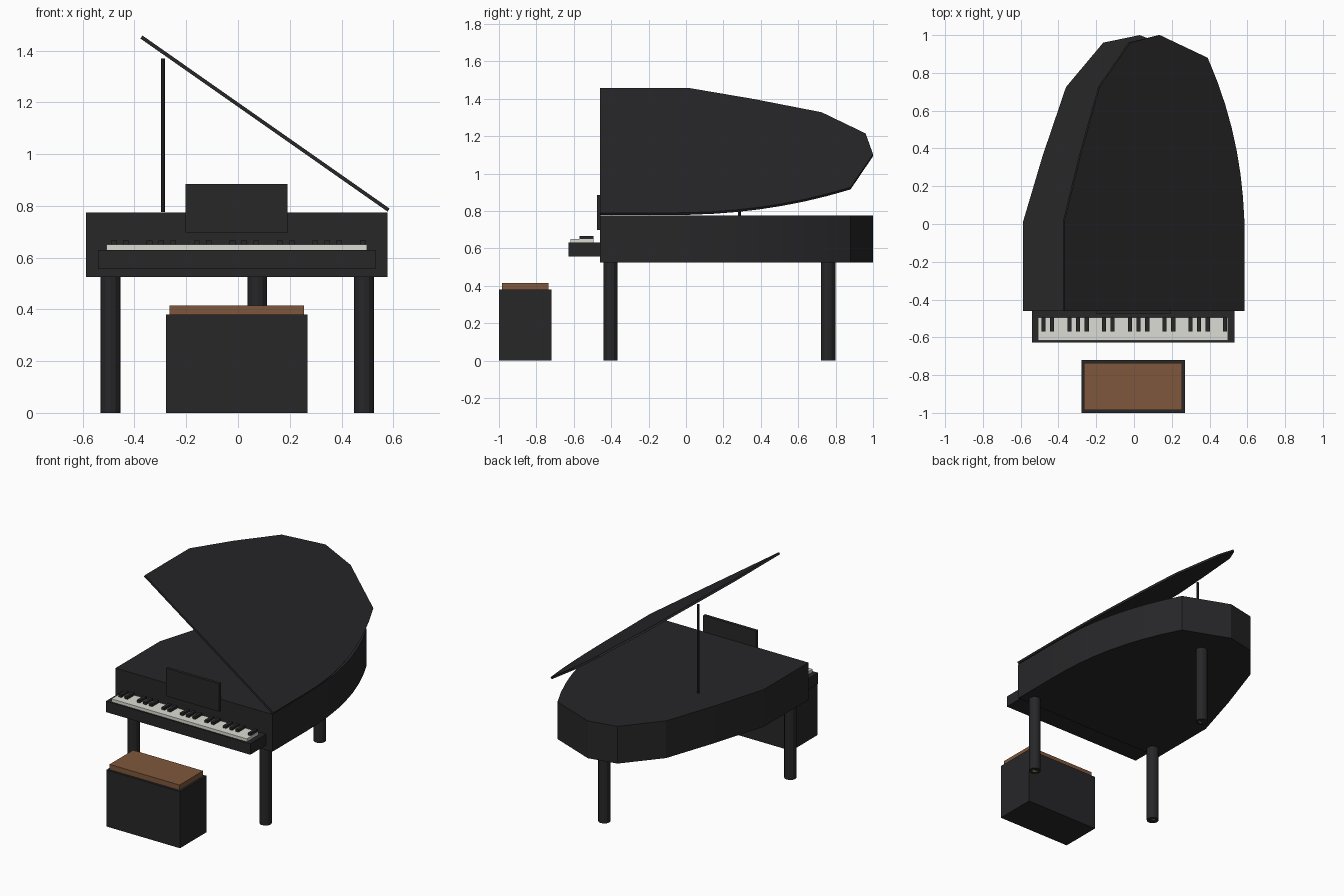
import bpy, bmesh, math
from mathutils import Matrix, Vector

if "Cube" in bpy.data.objects:
    bpy.data.objects.remove(bpy.data.objects["Cube"])


def material(name, rgb):
    m = bpy.data.materials.new(name)
    m.diffuse_color = (*rgb, 1)
    m.use_nodes = True
    m.node_tree.nodes["Principled BSDF"].inputs["Base Color"].default_value = m.diffuse_color
    return m


BLACK = material("black_lacquer", (0.02, 0.02, 0.022))
IVORY = material("ivory", (0.72, 0.72, 0.66))
BROWN = material("brown_leather", (0.21, 0.095, 0.045))
BRASS = material("brass", (0.5, 0.36, 0.1))
CX = -0.005  # symmetry line of the case


def finish(name, bm, mat):
    bmesh.ops.recalc_face_normals(bm, faces=bm.faces)
    mesh = bpy.data.meshes.new(name)
    bm.to_mesh(mesh)
    bm.free()
    mesh.materials.append(mat)
    ob = bpy.data.objects.new(name, mesh)
    bpy.context.collection.objects.link(ob)
    return ob


def box(name, x, y, z, mat=BLACK):
    bm = bmesh.new()
    size = [b - a for a, b in (x, y, z)]
    mid = [(a + b) / 2 for a, b in (x, y, z)]
    bmesh.ops.create_cube(bm, size=1, matrix=Matrix.Translation(mid) @ Matrix.Diagonal((*size, 1)))
    return finish(name, bm, mat)


def post(name, x, y, z0, z1, r, sides=12, mat=BLACK):
    bm = bmesh.new()
    bmesh.ops.create_cone(bm, cap_ends=True, segments=sides, radius1=r, radius2=r, depth=z1 - z0,
                          matrix=Matrix.Translation((x, y, (z0 + z1) / 2)))
    return finish(name, bm, mat)


def slab(name, outline, z0, z1, mat=BLACK):
    bm = bmesh.new()
    face = bm.faces.new([bm.verts.new((x, y, z0)) for x, y in outline])
    new = bmesh.ops.extrude_face_region(bm, geom=[face], use_keep_orig=True)["geom"]
    bmesh.ops.translate(bm, vec=(0, 0, z1 - z0), verts=[g for g in new if isinstance(g, bmesh.types.BMVert)])
    return finish(name, bm, mat)


# case outline: straight left side with bent tail, curved right side
RIGHT = 0.578
outline = [(-0.588, -0.46), (RIGHT, -0.46)]
for i in range(9):
    t = i / 8
    outline.append((RIGHT - 0.239 * t ** 2.2, -0.1 + 0.98 * t))
outline += [(0.03, 1.0), (-0.163, 0.96), (-0.36, 0.725), (-0.484, 0.36), (-0.588, 0.01)]
slab("case", outline, 0.525, 0.775)

# raised lid, hinged on the right edge
lid = slab("lid", [(x - RIGHT, y) for x, y in outline], 0, 0.014)
lid.data.transform(Matrix.Translation((RIGHT, 0, 0.778)) @ Matrix.Rotation(math.radians(35), 4, 'Y'))
post("lid_prop", -0.29, 0.285, 0.776, 1.37, 0.008, 8)

# music desk and keyboard
box("music_desk", (CX - 0.197, CX + 0.197), (-0.477, -0.457), (0.697, 0.885))
box("key_bed", (CX - 0.536, CX + 0.536), (-0.628, -0.46), (0.556, 0.63))
box("white_keys", (CX - 0.503, CX + 0.503), (-0.618, -0.494), (0.63, 0.65), IVORY)
for i in range(22):
    if i % 7 in (0, 1, 3, 4, 5):
        x = -0.4795 + 0.0458 * i
        box("black_key", (x - 0.011, x + 0.011), (-0.569, -0.494), (0.648, 0.666))

# legs with brass feet
for name, x, y in (("front_leg_left", CX - 0.488, -0.403), ("front_leg_right", CX + 0.492, -0.403),
                   ("back_leg", 0.075, 0.76)):
    post(name, x, y, 0, 0.53, 0.038)
    post(name + "_foot", x, y, 0, 0.02, 0.018, 10, BRASS)

# bench with cushion
box("bench", (CX - 0.274, CX + 0.274), (-1.0, -0.72), (0, 0.38))
box("bench_cushion", (CX - 0.26, CX + 0.26), (-0.985, -0.735), (0.38, 0.415), BROWN)
